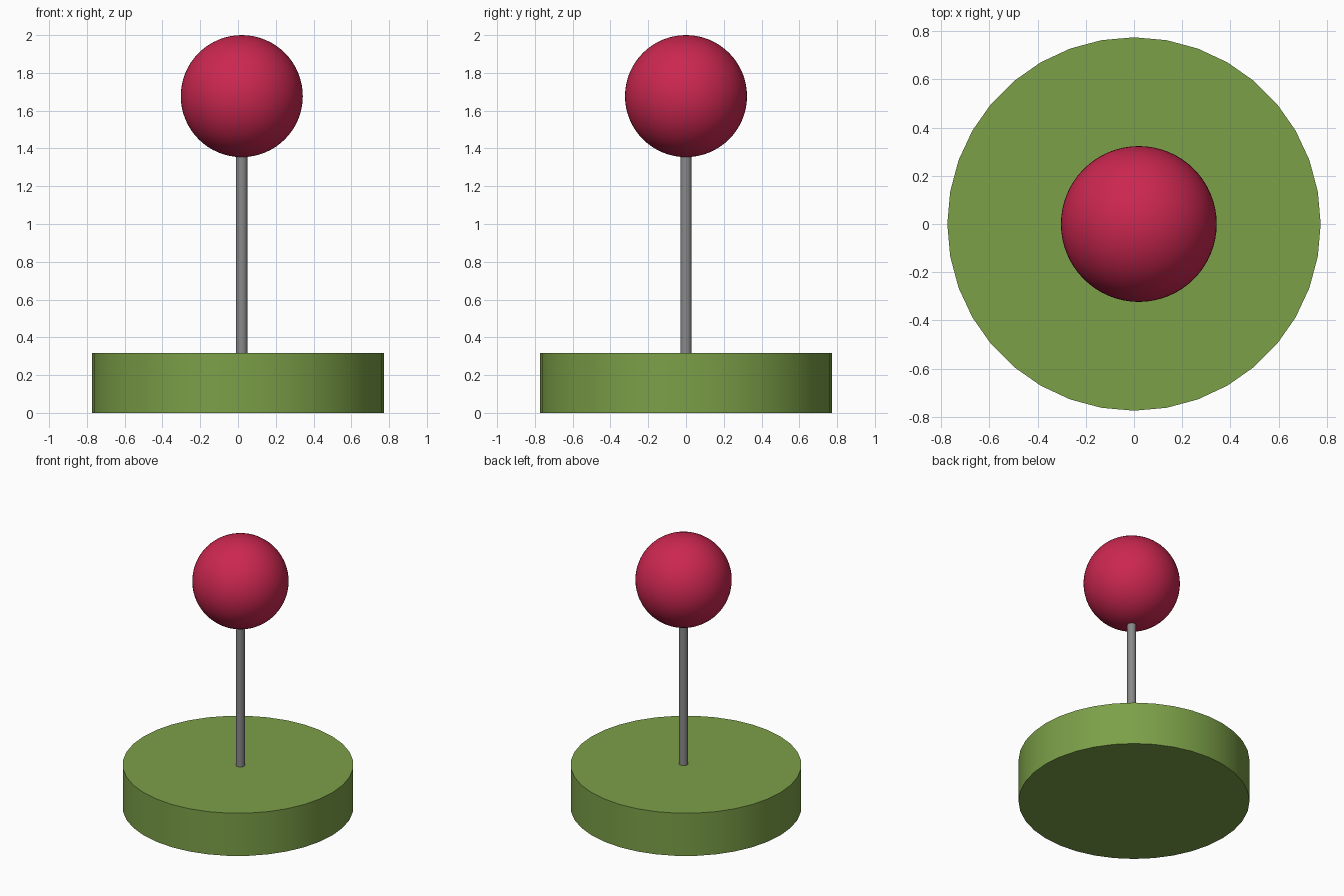
import bpy

if "Cube" in bpy.data.objects:
    bpy.data.objects.remove(bpy.data.objects["Cube"])


def material(name, rgb):
    m = bpy.data.materials.new(name)
    m.diffuse_color = (*rgb, 1.0)
    m.use_nodes = True
    m.node_tree.nodes["Principled BSDF"].inputs["Base Color"].default_value = m.diffuse_color
    return m


def finish(name, mat):
    obj = bpy.context.object
    obj.name = name
    obj.data.materials.append(mat)
    bpy.ops.object.shade_smooth_by_angle()
    return obj


def cylinder(name, radius, z0, z1, sides, mat, x=0.0):
    bpy.ops.mesh.primitive_cylinder_add(
        vertices=sides, radius=radius, depth=z1 - z0, location=(x, 0, (z0 + z1) / 2))
    return finish(name, mat)


green = material("leaf green", (0.20, 0.35, 0.065))
grey = material("mid grey", (0.25, 0.25, 0.25))
red = material("crimson red", (0.60, 0.020, 0.080))

STEM_X = 0.02  # stem and ball sit slightly off centre

# Round base with visible facets in its outline
cylinder("base", 0.774, 0.0, 0.316, 36, green)

# Thin stem, slightly sunk into base and ball
cylinder("stem", 0.03, 0.30, 1.37, 36, grey, STEM_X)

# Ball on top
bpy.ops.mesh.primitive_uv_sphere_add(
    segments=64, ring_count=32, radius=0.323, location=(STEM_X, 0, 1.677))
finish("ball", red)
